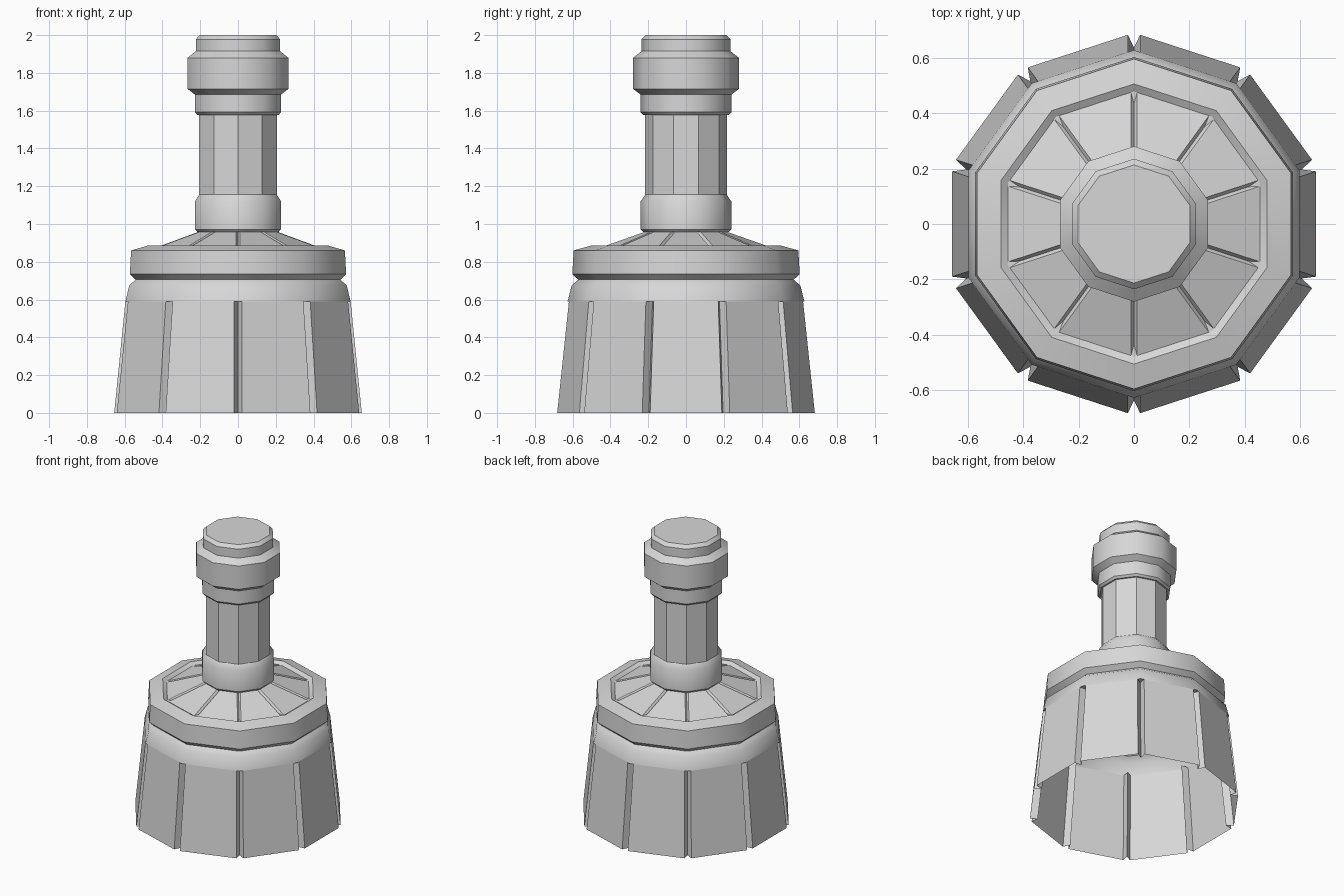
import bpy, bmesh, math

SIDES = 10

if "Cube" in bpy.data.objects:
    bpy.data.objects.remove(bpy.data.objects["Cube"], do_unlink=True)

grey = bpy.data.materials.new("light_grey")
grey.use_nodes = True
colour = (0.68, 0.68, 0.68, 1)
grey.diffuse_color = colour
grey.node_tree.nodes["Principled BSDF"].inputs["Base Color"].default_value = colour


def ring_points(radius, z, half_width=0, depth=0):
    """Decagon with corners on the y axis; each corner may be cut by a V groove."""
    points = []
    for i in range(SIDES):
        a = math.pi / 2 + i * math.tau / SIDES
        if half_width:
            edge = radius - half_width * math.tan(math.pi / SIDES)
            local = [(edge, -half_width), (radius - depth, 0), (edge, half_width)]
        else:
            local = [(radius, 0)]
        for r, t in local:
            points.append((r * math.cos(a) - t * math.sin(a),
                           r * math.sin(a) + t * math.cos(a), z))
    return points


def shell(name, rings, smooth=False, cap=False):
    """Bridge a stack of rings, listed from the foot of the surface upwards."""
    bm = bmesh.new()
    loops = [[bm.verts.new(p) for p in ring] for ring in rings]
    for low, high in zip(loops, loops[1:]):
        n = len(low)
        for i in range(n):
            j = (i + 1) % n
            bm.faces.new((low[i], low[j], high[j], high[i]))
    if cap:
        bm.faces.new(loops[-1])
    bmesh.ops.remove_doubles(bm, verts=bm.verts[:], dist=0.0005)
    mesh = bpy.data.meshes.new(name)
    bm.to_mesh(mesh)
    bm.free()
    mesh.materials.append(grey)
    obj = bpy.data.objects.new(name, mesh)
    bpy.context.collection.objects.link(obj)
    if smooth:
        bpy.ops.object.select_all(action="DESELECT")
        obj.select_set(True)
        bpy.context.view_layer.objects.active = obj
        bpy.ops.object.shade_smooth_by_angle(angle=math.radians(40))
    return obj


def turned(name, profile, cap=False):
    return shell(name, [ring_points(r, z) for r, z in profile], True, cap)


# Flared open skirt with V grooves at the corners, closed under the collar
shell("skirt", [ring_points(0.689, 0, 0.022, 0.053),
                ring_points(0.627, 0.59, 0.022, 0.053),
                ring_points(0.627, 0.59, 0.022, 0)])

# Collar, groove, raised band and the recessed lip around the roof
turned("collar", [(0.627, 0.59), (0.605, 0.675), (0.57, 0.705), (0.602, 0.735),
                  (0.595, 0.86), (0.505, 0.885), (0.478, 0.868)])

# Sloping roof divided by narrow grooves
shell("roof", [ring_points(0.478, 0.868, 0.011, 0),
               ring_points(0.478, 0.868, 0.011, 0.045),
               ring_points(0.225, 0.957, 0.011, 0.045)])

# Ring at the foot of the shaft
turned("lower_ring", [(0.17, 0.957), (0.225, 0.957), (0.24, 0.972),
                      (0.24, 1.12), (0.216, 1.155)])

# Plain faceted shaft
shell("shaft", [ring_points(0.216, 1.155), ring_points(0.216, 1.578)])

# Ring at the head of the shaft
turned("upper_ring", [(0.216, 1.578), (0.227, 1.578), (0.24, 1.592),
                      (0.24, 1.685)])

# Wide head and its capped top
turned("head", [(0.24, 1.685), (0.28, 1.715), (0.28, 1.88), (0.235, 1.915),
                (0.235, 1.978), (0.213, 2.0)], cap=True)
